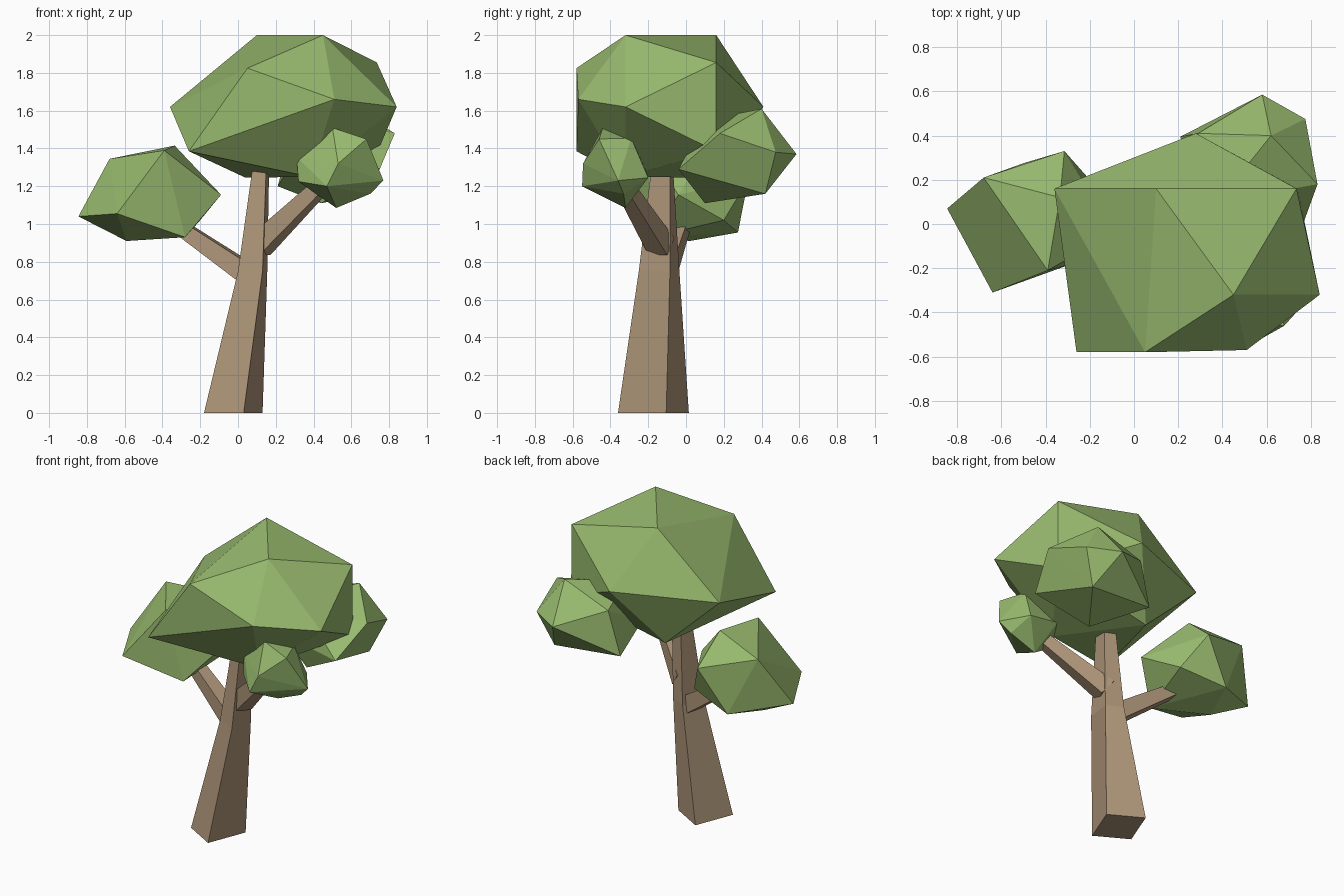
import bpy, bmesh
from mathutils import Vector

if "Cube" in bpy.data.objects:
    bpy.data.objects.remove(bpy.data.objects["Cube"])


def material(name, rgb):
    m = bpy.data.materials.new(name)
    m.diffuse_color = (*rgb, 1)
    m.use_nodes = True
    m.node_tree.nodes["Principled BSDF"].inputs["Base Color"].default_value = m.diffuse_color
    return m


leaf = material("leaf_green", (0.32, 0.50, 0.16))
bark = material("bark_brown", (0.42, 0.30, 0.19))


def finish(name, bm, mat):
    bmesh.ops.recalc_face_normals(bm, faces=bm.faces)
    me = bpy.data.meshes.new(name)
    bm.to_mesh(me)
    bm.free()
    me.materials.append(mat)
    ob = bpy.data.objects.new(name, me)
    bpy.context.collection.objects.link(ob)


def clump(name, points):
    """Faceted foliage: convex hull of a dozen corner points."""
    bm = bmesh.new()
    for p in points:
        bm.verts.new(p)
    res = bmesh.ops.convex_hull(bm, input=bm.verts)
    loose = [v for v in bm.verts if not v.link_faces]
    bmesh.ops.delete(bm, geom=loose, context='VERTS')
    finish(name, bm, leaf)


def loft(name, rings):
    """Skin four-cornered rings into a closed limb."""
    bm = bmesh.new()
    rs = [[bm.verts.new(p) for p in r] for r in rings]
    for a, b in zip(rs, rs[1:]):
        for i in range(4):
            j = (i + 1) % 4
            bm.faces.new((a[i], a[j], b[j], b[i]))
    bm.faces.new(rs[0][::-1])
    bm.faces.new(rs[-1])
    finish(name, bm, bark)


def branch(name, start, end, r0, r1):
    a, b = Vector(start), Vector(end)
    d = (b - a).normalized()
    side = d.cross(Vector((0, 0, 1))).normalized()
    up = side.cross(d)
    rings = [[c + r * (sx * side + sz * up)
              for sx, sz in ((-1, -1), (1, -1), (1, 1), (-1, 1))]
             for c, r in ((a, r0), (b, r1))]
    loft(name, rings)


# Trunk: tapered four-sided limb, leaning right
levels = [
    (0.00, [(-.18, -.24), (.03, -.36), (.13, -.105), (-.08, .015)]),
    (0.75, [(0, -.19), (.13, -.25), (.155, -.085), (.05, -.035)]),
    (1.32, [(.08, -.16), (.15, -.18), (.165, -.085), (.09, -.07)]),
]
loft("trunk", [[(x, y, z) for x, y in ring] for z, ring in levels])

# Side branches
branch("left_branch", (.06, -.12, .73), (-.36, -.01, 1.02), .055, .035)
branch("right_branch", (.11, -.13, .88), (.46, -.34, 1.22), .058, .036)

# Large crown
clump("main_crown", [
    (.10, .16, 2), (.45, -.32, 2), (.735, .16, 1.855), (.84, -.32, 1.62),
    (.05, -.58, 1.825), (.51, -.57, 1.66), (-.26, -.58, 1.385),
    (-.36, .16, 1.62), (.28, .41, 1.62), (.04, .16, 1.245),
    (.74, .16, 1.385), (.38, -.32, 1.25)])

# Left foliage
clump("left_foliage", [
    (-.845, .07, 1.04), (-.64, -.31, 1.055), (-.39, -.21, 1.39),
    (-.68, .21, 1.345), (-.315, .33, 1.235), (-.335, .12, 1.415),
    (-.5, .275, .955), (-.28, -.18, .93), (-.09, -.04, 1.155),
    (-.59, .02, .91), (-.2, .2, 1.02)])

# Back foliage
clump("back_foliage", [
    (.62, .40, 1.61), (.58, .585, 1.37), (.775, .475, 1.38),
    (.83, .18, 1.48), (.68, .42, 1.16), (.44, .10, 1.11),
    (.75, -.04, 1.29), (.21, .395, 1.2), (.29, .41, 1.49),
    (.27, .08, 1.3), (.38, .10, 1.55)])

# Small right foliage
clump("right_foliage", [
    (.50, -.44, 1.51), (.68, -.46, 1.45), (.77, -.36, 1.23),
    (.52, -.32, 1.085), (.53, -.545, 1.32), (.47, -.55, 1.2),
    (.32, -.40, 1.225), (.31, -.38, 1.355), (.62, -.29, 1.455),
    (.65, -.20, 1.245), (.43, -.21, 1.28), (.70, -.33, 1.16)])
